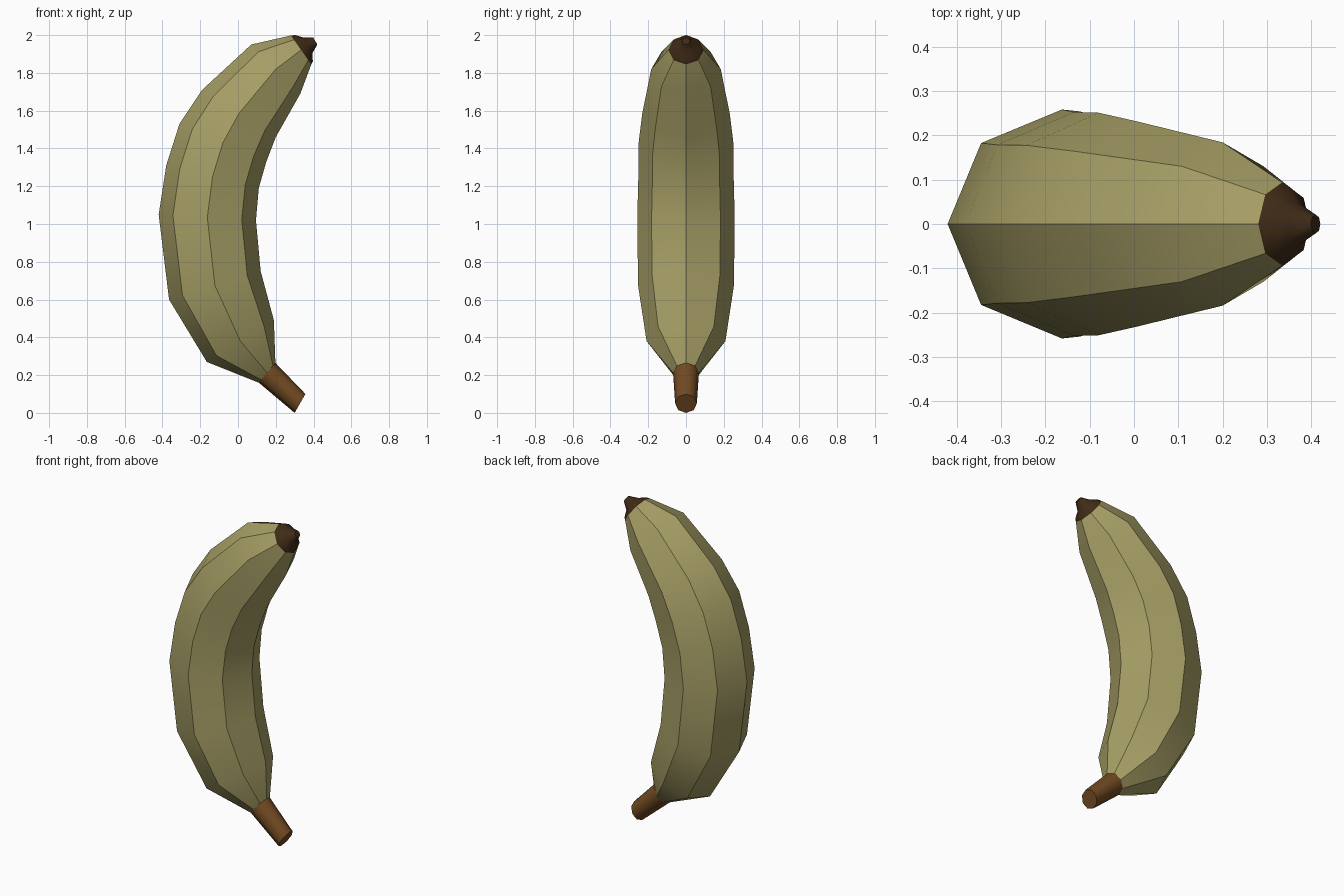
import bpy, bmesh, math
from mathutils import Vector

if "Cube" in bpy.data.objects:
    bpy.data.objects.remove(bpy.data.objects["Cube"])

SIDES = 8


def material(name, rgb):
    m = bpy.data.materials.new(name)
    m.diffuse_color = (*rgb, 1)
    m.use_nodes = True
    m.node_tree.nodes["Principled BSDF"].inputs["Base Color"].default_value = m.diffuse_color
    return m


def loft(name, sections, mat, angle):
    """Skin round sections, each given by its outer and inner (x, z) points."""
    bm = bmesh.new()
    rings = []
    for (ox, oz), (ix, iz) in sections:
        outer, inner = Vector((ox, 0, oz)), Vector((ix, 0, iz))
        centre, arm = (outer + inner) / 2, (outer - inner) / 2
        side = Vector((0, arm.length, 0))
        rings.append([bm.verts.new(centre + arm * math.cos(a) + side * math.sin(a))
                      for a in (math.tau * k / SIDES for k in range(SIDES))])
    for a, b in zip(rings, rings[1:]):
        for k in range(SIDES):
            n = (k + 1) % SIDES
            bm.faces.new((a[k], a[n], b[n], b[k]))
    bm.faces.new(rings[0])
    bm.faces.new(rings[-1])
    bmesh.ops.recalc_face_normals(bm, faces=bm.faces)
    mesh = bpy.data.meshes.new(name)
    bm.to_mesh(mesh)
    bm.free()
    mesh.materials.append(mat)
    obj = bpy.data.objects.new(name, mesh)
    bpy.context.collection.objects.link(obj)
    bpy.ops.object.select_all(action='DESELECT')
    obj.select_set(True)
    bpy.context.view_layer.objects.active = obj
    bpy.ops.object.shade_smooth_by_angle(angle=math.radians(angle))
    return obj


# Curved eight-sided fruit body, bottom to top
loft("peel", [
    ((.11, .16), (.198, .265)),
    ((-.165, .27), (.19, .49)),
    ((-.365, .60), (.12, .75)),
    ((-.42, 1.05), (.095, 1.02)),
    ((-.38, 1.31), (.11, 1.19)),
    ((-.31, 1.53), (.15, 1.33)),
    ((-.19, 1.71), (.20, 1.46)),
    ((.07, 1.95), (.33, 1.69)),
    ((.28, 1.998), (.388, 1.845)),
], material("peel_green", (.38, .34, .13)), 35)

# Tapered stem at the bottom
loft("stem", [
    ((.11, .16), (.198, .265)),
    ((.30, 0), (.357, .10)),
], material("stem_brown", (.17, .07, .016)), 60)

# Dark blossom end at the top
loft("blossom_tip", [
    ((.28, 1.998), (.388, 1.845)),
    ((.302, 2.0), (.396, 1.862)),
    ((.345, 1.988), (.394, 1.905)),
    ((.398, 1.987), (.42, 1.95)),
], material("tip_brown", (.05, .024, .008)), 60)
